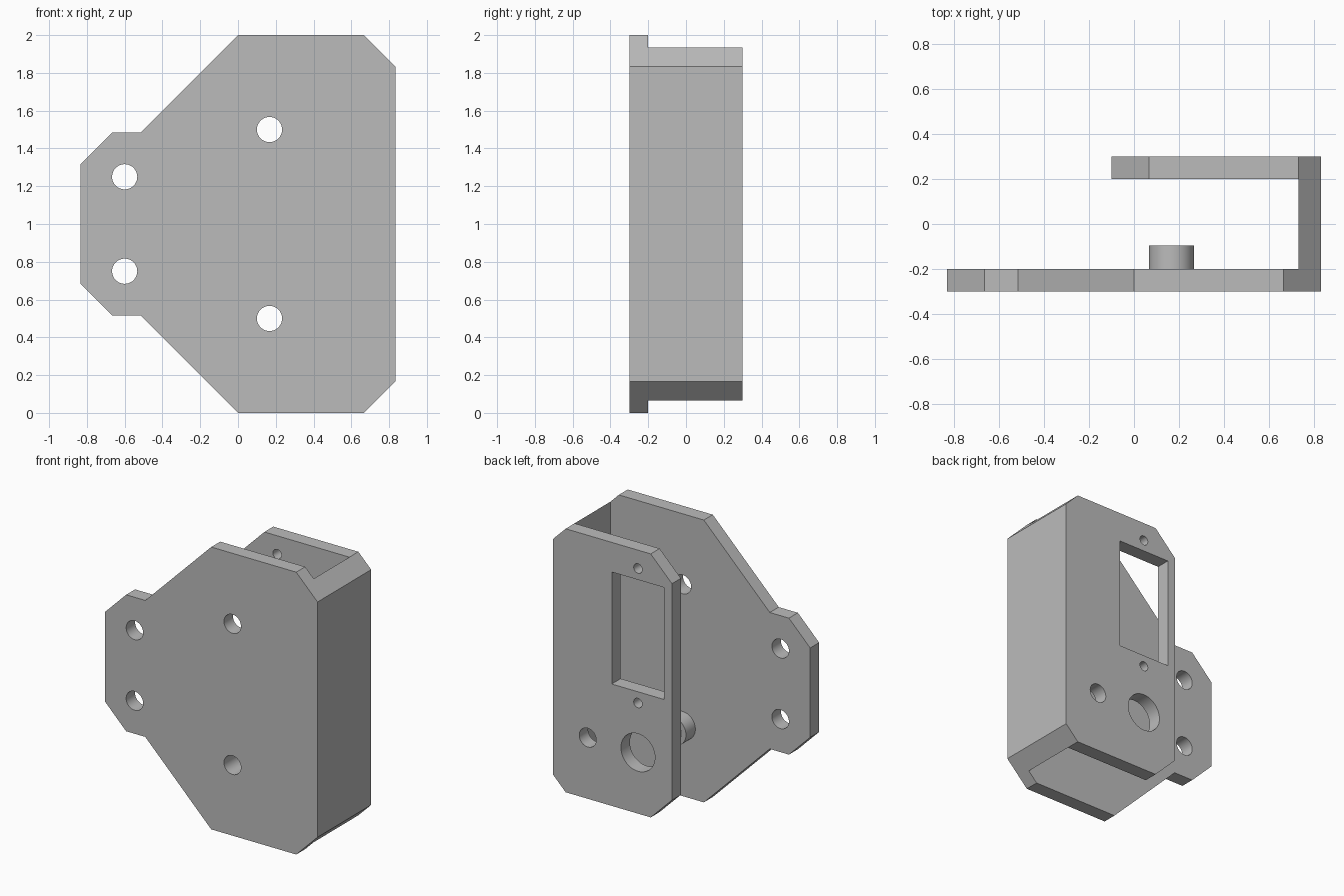
import bpy
import bmesh
import math

UNIT = 1 / 30   # design units to scene units
MID = 30        # height of the bracket's horizontal symmetry plane

default = bpy.data.objects.get("Cube")
if default:
    bpy.data.objects.remove(default, do_unlink=True)

grey = bpy.data.materials.new("plain grey")
grey.use_nodes = True
colour = (0.5, 0.5, 0.5, 1)
grey.diffuse_color = colour
grey.node_tree.nodes["Principled BSDF"].inputs["Base Color"].default_value = colour


def prism(name, outline, front, back):
    """Extrude an x/z outline from y=front to y=back."""
    bm = bmesh.new()
    face = bm.faces.new([bm.verts.new((x * UNIT, front * UNIT, z * UNIT)) for x, z in outline])
    side = bmesh.ops.extrude_face_region(bm, geom=[face])
    moved = [v for v in side["geom"] if isinstance(v, bmesh.types.BMVert)]
    bmesh.ops.translate(bm, verts=moved, vec=(0, (back - front) * UNIT, 0))
    bmesh.ops.recalc_face_normals(bm, faces=bm.faces)
    mesh = bpy.data.meshes.new(name)
    bm.to_mesh(mesh)
    bm.free()
    mesh.materials.append(grey)
    obj = bpy.data.objects.new(name, mesh)
    bpy.context.collection.objects.link(obj)
    return obj


def mirrored(upper):
    """Close a half outline, given as heights above the middle, by reflection."""
    return ([(x, MID + z) for x, z in upper]
            + [(x, MID - z) for x, z in reversed(upper)])


def circle(x, z, radius, sides=48):
    steps = [2 * math.pi * i / sides for i in range(sides)]
    return [(x + radius * math.cos(a), z + radius * math.sin(a)) for a in steps]


def combine(target, tool, operation="DIFFERENCE"):
    """Apply a boolean to the target and discard the tool."""
    tool.hide_render = True
    mod = target.modifiers.new(tool.name, "BOOLEAN")
    mod.operation = operation
    mod.solver = "EXACT"
    mod.object = tool
    bpy.ops.object.select_all(action="DESELECT")
    bpy.context.view_layer.objects.active = target
    target.select_set(True)
    bpy.ops.object.modifier_apply(modifier=mod.name)
    bpy.data.objects.remove(tool, do_unlink=True)


# Solid block with the outline of the front plate
front_outline = mirrored([(-25, 9.5), (-20, 14.5), (-15.5, 14.5), (0, 30), (20, 30), (25, 25)])
bracket = prism("bracket", front_outline, -9, 9)

# Trim everything behind the front plate to the smaller back plate
back_edge = mirrored([(22, 40), (22, 28), (2, 28), (-3, 23)])
combine(bracket, prism("back_trim", back_edge + [(-40, -10), (-40, 70)], -6, 20))

# Open channel between the plates, leaving the side wall
channel = mirrored([(-40, 40), (22, 40)])
combine(bracket, prism("channel", channel, -6, 6))

# Raised boss behind the lower front hole
combine(bracket, prism("boss", circle(5, 15, 3), -7, -2.85), "UNION")

# Mounting holes through the front plate and boss
for x, z in [(-18, 22.5), (-18, 37.5), (5, 15), (5, 45)]:
    combine(bracket, prism("mounting_hole", circle(x, z, 2), -12, 0))

# Rectangular window in the back plate
window = mirrored([(-1.15, 21.7), (11.15, 21.7)])
window = [(x, 27.9 if z < MID else z) for x, z in window]
combine(bracket, prism("window", window, 3, 12))

# Round holes in the back plate
for x, z, radius in [(5, 54.1, 1), (5, 25.5, 1), (5, 15, 4), (16.8, 15, 2)]:
    combine(bracket, prism("back_hole", circle(x, z, radius), 3, 12))

# Smooth the round walls and keep the plate edges crisp
bpy.ops.object.select_all(action="DESELECT")
bracket.select_set(True)
bpy.context.view_layer.objects.active = bracket
bpy.ops.object.shade_smooth_by_angle(angle=math.radians(30))
